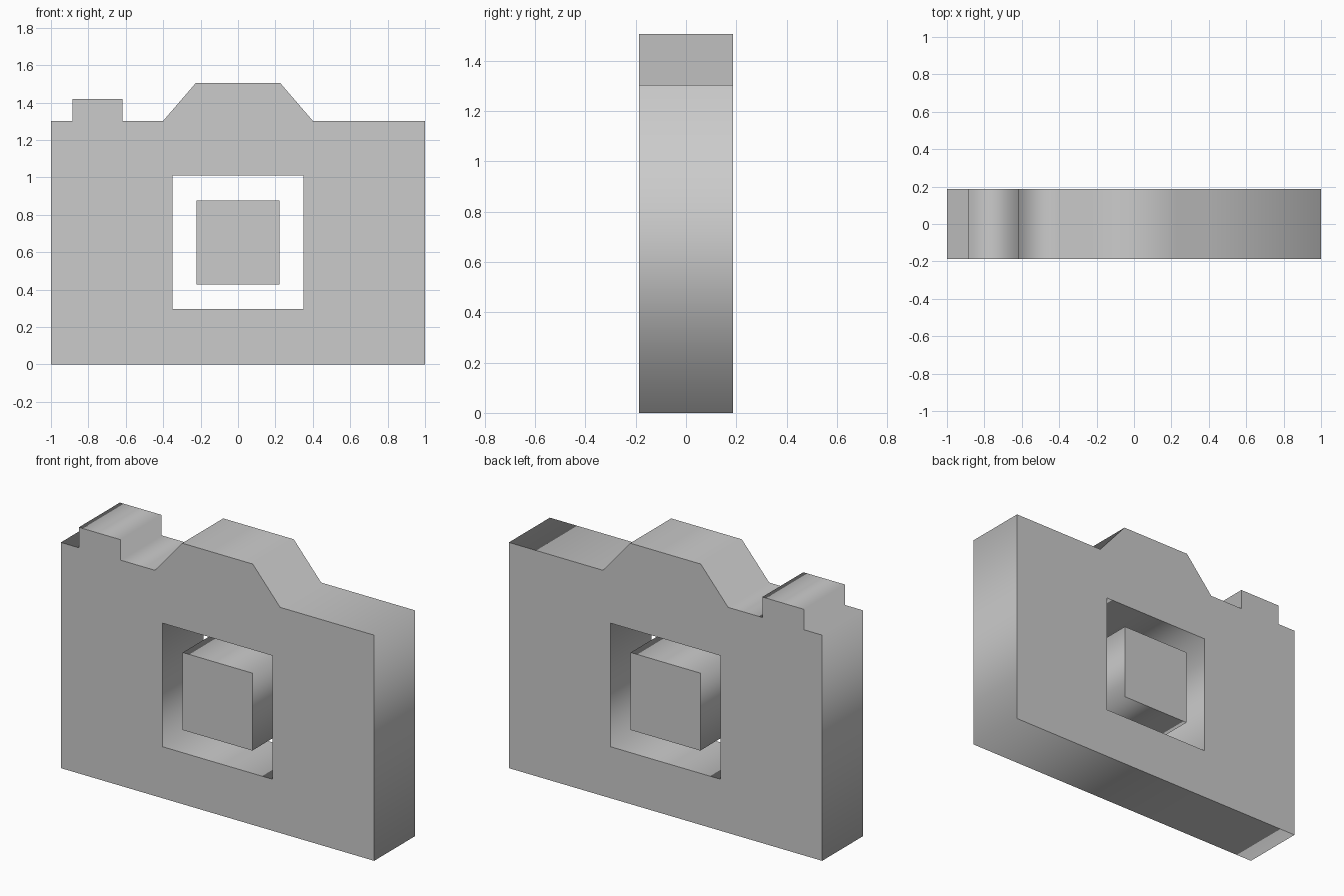
import bpy
import math

if "Cube" in bpy.data.objects:
    bpy.data.objects.remove(bpy.data.objects["Cube"])

HALF_DEPTH = 0.187


def rect(x0, x1, z0, z1):
    return [(x0, z0), (x1, z0), (x1, z1), (x0, z1)]


def extruded_plate(name, *loops):
    """Extrude closed x/z outlines through the depth; inner loops become holes."""
    curve = bpy.data.curves.new(name, 'CURVE')
    curve.dimensions = '2D'
    curve.fill_mode = 'BOTH'
    curve.extrude = HALF_DEPTH
    for loop in loops:
        spline = curve.splines.new('POLY')
        spline.points.add(len(loop) - 1)
        for point, (x, z) in zip(spline.points, loop):
            point.co = (x, z, 0, 1)
        spline.use_cyclic_u = True
    obj = bpy.data.objects.new(name, curve)
    bpy.context.collection.objects.link(obj)
    obj.rotation_euler.x = math.pi / 2
    bpy.ops.object.select_all(action='DESELECT')
    obj.select_set(True)
    bpy.context.view_layer.objects.active = obj
    bpy.ops.object.convert(target='MESH')
    bpy.ops.object.transform_apply(location=False, rotation=True, scale=False)
    return bpy.context.object


# Body silhouette with viewfinder hump and shutter button, plus lens opening
outline = [
    (-1, 0), (1, 0), (1, 1.302),
    (0.4, 1.302), (0.225, 1.505), (-0.225, 1.505), (-0.4, 1.302),
    (-0.618, 1.302), (-0.618, 1.42), (-0.885, 1.42), (-0.885, 1.302),
    (-1, 1.302),
]
extruded_plate("camera_body", outline, rect(-0.35, 0.35, 0.297, 1.01))

# Free-standing square lens block inside the opening
extruded_plate("lens_block", rect(-0.222, 0.222, 0.428, 0.875))
